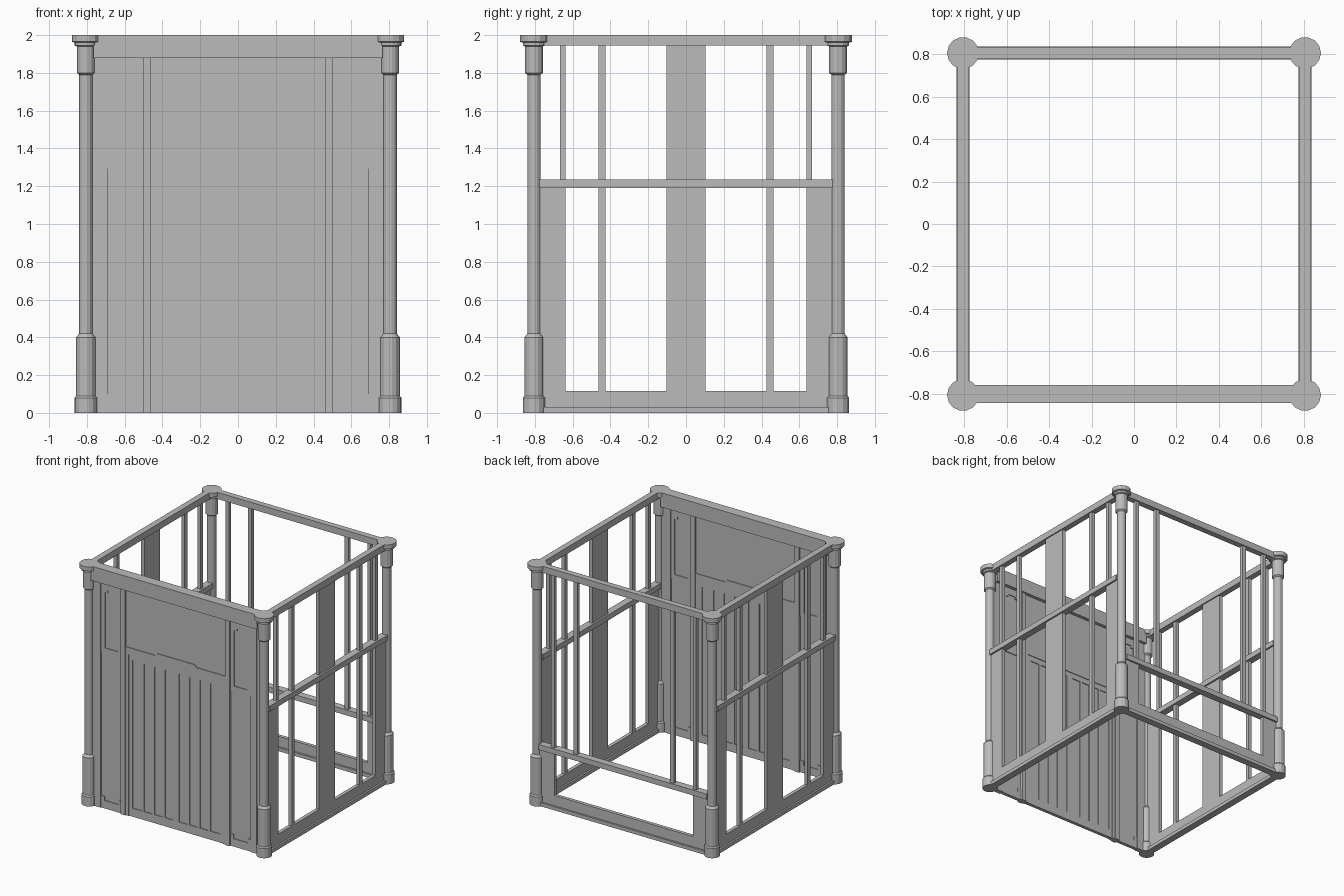
import bpy, bmesh, math

if "Cube" in bpy.data.objects:
    bpy.data.objects.remove(bpy.data.objects["Cube"], do_unlink=True)

grey = bpy.data.materials.new("plain_grey")
grey.use_nodes = True
COLOUR = (0.5, 0.5, 0.5, 1)
grey.diffuse_color = COLOUR
grey.node_tree.nodes["Principled BSDF"].inputs["Base Color"].default_value = COLOUR

C = 0.805          # distance of the posts and walls from the centre


def finish(name, bm):
    bmesh.ops.recalc_face_normals(bm, faces=bm.faces)
    mesh = bpy.data.meshes.new(name)
    bm.to_mesh(mesh)
    bm.free()
    mesh.materials.append(grey)
    ob = bpy.data.objects.new(name, mesh)
    bpy.context.collection.objects.link(ob)
    return ob


def plate(name, outline, depth, centre, turn=0):
    """Extrude an outline (along the wall, z) evenly about the wall plane."""
    bm = bmesh.new()
    face = bm.faces.new([bm.verts.new((u, centre - depth / 2, z)) for u, z in outline])
    out = bmesh.ops.extrude_face_region(bm, geom=[face])
    moved = [v for v in out["geom"] if isinstance(v, bmesh.types.BMVert)]
    bmesh.ops.translate(bm, verts=moved, vec=(0, depth, 0))
    ob = finish(name, bm)
    ob.rotation_euler.z = turn
    return ob


def board(name, u0, u1, z0, z1, depth, centre=-C, turn=0):
    return plate(name, [(u0, z0), (u1, z0), (u1, z1), (u0, z1)], depth, centre, turn)


def pair(name, u0, u1, z0, z1, depth, centre=-C, turn=0):
    """The same board on both halves of a wall."""
    board(name + "_a", u0, u1, z0, z1, depth, centre, turn)
    board(name + "_b", -u1, -u0, z0, z1, depth, centre, turn)


# Corner posts: stepped turned columns
PROFILE = [(0.06, 0), (0.06, 0.08), (0.052, 0.09), (0.052, 0.40), (0.036, 0.42),
           (0.036, 1.79), (0.048, 1.80), (0.048, 1.94), (0.06, 1.945),
           (0.06, 1.96), (0.075, 1.965), (0.075, 2.0)]
SIDES = 14


def post(name, x, y):
    bm = bmesh.new()
    rings = []
    for r, z in PROFILE:
        angles = [2 * math.pi * i / SIDES for i in range(SIDES)]
        rings.append([bm.verts.new((x + r * math.cos(a), y + r * math.sin(a), z)) for a in angles])
    for low, high in zip(rings, rings[1:]):
        for i in range(SIDES):
            j = (i + 1) % SIDES
            bm.faces.new((low[i], low[j], high[j], high[i]))
    bm.faces.new(rings[0])
    bm.faces.new(rings[-1])
    finish(name, bm)


for x, side in ((-C, "right"), (C, "left")):
    for y, end in ((-C, "front"), (C, "back")):
        post(f"{end}_{side}_post", x, y)


# Open lattice walls: two sides and the back
def lattice(side, turn, rail_z):
    def n(part):
        return f"{side}_{part}"
    end = 0.775
    board(n("top_rail"), -end, end, 1.945, 2.0, 0.05, turn=turn)
    board(n("middle_rail"), -end, end, rail_z - 0.045, rail_z, 0.06, turn=turn)
    board(n("bottom_rail"), -end, end, 0.03, 0.115, 0.03, turn=turn)
    board(n("sill"), -end, end, 0, 0.03, 0.06, turn=turn)
    pair(n("corner_panel"), 0.637, end, 0.115, rail_z - 0.045, 0.03, turn=turn)
    pair(n("outer_bar"), 0.637, 0.668, rail_z, 1.945, 0.03, turn=turn)
    pair(n("inner_bar_upper"), 0.427, 0.463, rail_z, 1.945, 0.03, turn=turn)


lattice("back", math.pi, 0.51)
for side, turn in (("left", math.pi / 2), ("right", -math.pi / 2)):
    lattice(side, turn, 1.235)
    pair(side + "_inner_bar_lower", 0.427, 0.463, 0.115, 1.19, 0.03, turn=turn)
    board(side + "_centre_panel_upper", -0.104, 0.104, 1.235, 1.945, 0.03, turn=turn)
    board(side + "_centre_panel_lower", -0.104, 0.104, 0.115, 1.19, 0.03, turn=turn)

# Front wall: header, backing and stiles
F = -0.80
BACK, INNER, FRAME, STILE = 0.014, 0.028, 0.04, 0.056
board("front_header", -0.765, 0.765, 1.88, 2.0, 0.085, F)
board("front_backing", -0.775, 0.775, 0, 1.88, BACK, F)
pair("edge_strip", 0.745, 0.775, 0, 1.88, INNER, F)
pair("edge_stile", 0.69, 0.745, 0, 1.88, FRAME, F)
pair("door_stile", 0.46, 0.50, 0, 1.88, STILE, F)

# Narrow side panels: sunk fields with stepped corners
pair("side_upper_left_frame", 0.50, 0.535, 1.295, 1.88, INNER, F)
pair("side_upper_right_frame", 0.655, 0.69, 1.295, 1.88, INNER, F)
pair("side_upper_top_frame", 0.535, 0.655, 1.82, 1.88, INNER, F)
pair("side_upper_bottom_frame", 0.535, 0.655, 1.295, 1.335, INNER, F)
pair("side_lower_bottom_frame", 0.50, 0.69, 0, 0.065, INNER, F)
for u, w, label in ((0.535, 0.025, "inner"), (0.63, 0.025, "outer")):
    pair(f"side_top_{label}_step", u, u + w, 1.80, 1.82, INNER, F)
for u, label in ((0.50, "inner"), (0.66, "outer")):
    pair(f"side_bottom_{label}_step", u, u + 0.03, 0.065, 0.10, INNER, F)

# Panel above the door
board("transom_panel", -0.46, 0.46, 1.40, 1.88, INNER, F)

# Door: outer frame with a raised crown, inner frame, and sunk slots
pair("door_outer_frame", 0.433, 0.46, 0, 1.345, FRAME, F)
plate("door_crown", [(-0.46, 1.345), (0.46, 1.345), (0.46, 1.40), (0.19, 1.40), (0.175, 1.42),
                     (-0.175, 1.42), (-0.19, 1.40), (-0.46, 1.40)], FRAME, F)
board("door_inner_top", -0.433, 0.433, 1.30, 1.345, INNER, F)
board("door_inner_bottom", -0.433, 0.433, 0, 0.07, INNER, F)
board("door_centre_bar", -0.027, 0.027, 0.07, 1.30, INNER, F)
pair("door_end_bar", 0.402, 0.433, 0.07, 1.30, INNER, F)
for k in range(1, 4):
    u = 0.018 + k * 0.096
    pair(f"door_slot_bar_{k}", u - 0.01, u + 0.01, 0.07, 1.30, INNER, F)
